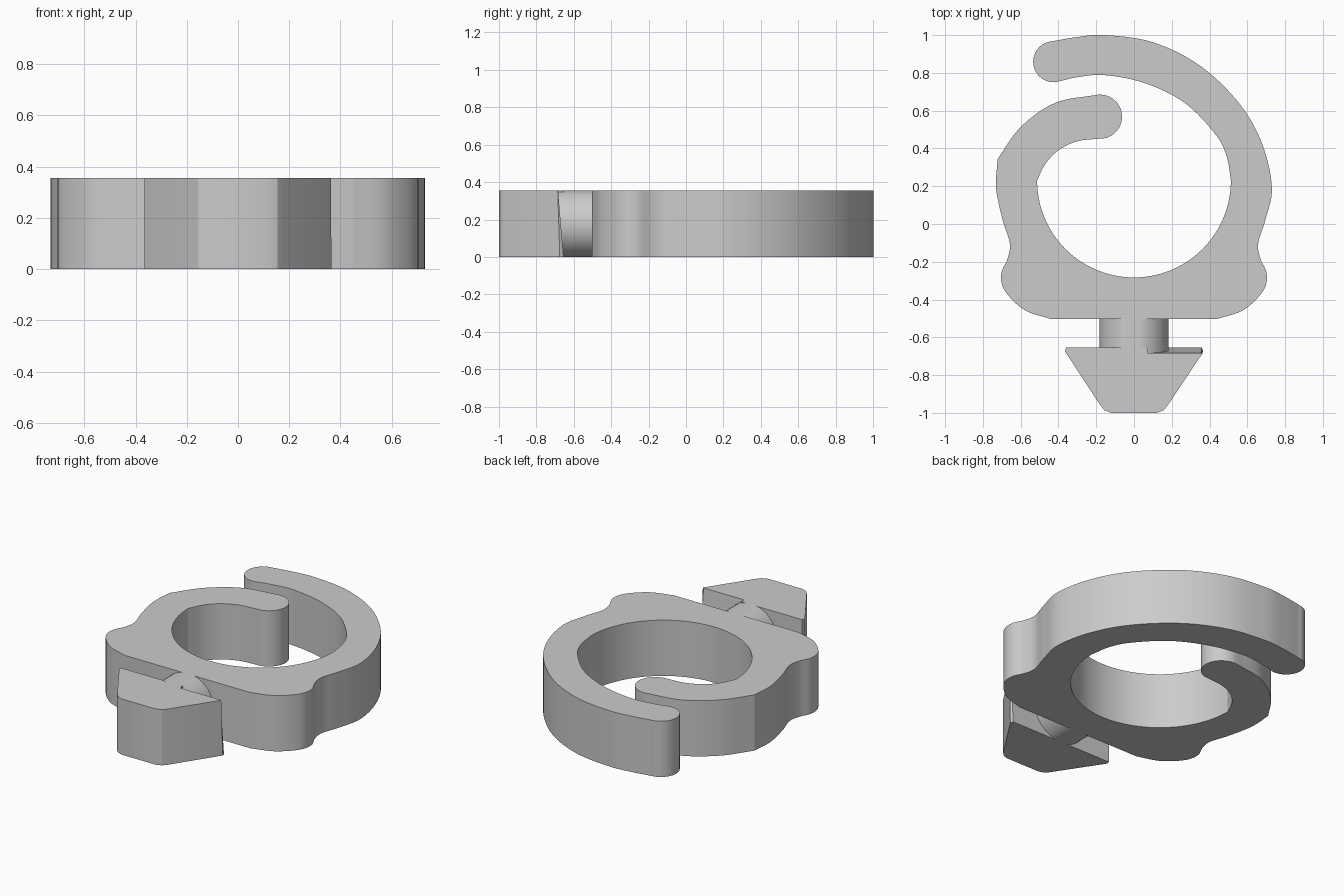
import bpy, bmesh, math
from mathutils import Vector

cube = bpy.data.objects.get("Cube")
if cube:
    bpy.data.objects.remove(cube, do_unlink=True)

HEIGHT = 0.355

# Single grey plastic
grey = bpy.data.materials.new("grey_plastic")
grey.use_nodes = True
grey.diffuse_color = (0.6, 0.6, 0.6, 1)
grey.node_tree.nodes["Principled BSDF"].inputs["Base Color"].default_value = grey.diffuse_color


def spline(points, steps=8):
    """Smooth open curve through the points."""
    p = [Vector(q) for q in points]
    p = [2 * p[0] - p[1]] + p + [2 * p[-1] - p[-2]]
    out = []
    for a, b, c, d in zip(p, p[1:], p[2:], p[3:]):
        for i in range(steps):
            t = i / steps
            out.append(0.5 * (2 * b + (c - a) * t + (2 * a - 5 * b + 4 * c - d) * t**2
                              + (3 * b - a - 3 * c + d) * t**3))
    return out + [p[-2]]


def arc(cx, cy, r, start, end, steps):
    angles = [math.radians(start + (end - start) * i / steps) for i in range(steps + 1)]
    return [Vector((cx + r * math.cos(a), cy + r * math.sin(a))) for a in angles]


def loft(name, bottom, top):
    """Prism between two outlines with the same number of corners."""
    bm = bmesh.new()
    low = [bm.verts.new((x, y, 0)) for x, y in bottom]
    high = [bm.verts.new((x, y, HEIGHT)) for x, y in top]
    n = len(low)
    bm.faces.new(low)
    bm.faces.new(high)
    for i in range(n):
        j = (i + 1) % n
        bm.faces.new((low[i], low[j], high[j], high[i]))
    return finish(name, bm)


def finish(name, bm):
    bmesh.ops.recalc_face_normals(bm, faces=bm.faces)
    mesh = bpy.data.meshes.new(name)
    bm.to_mesh(mesh)
    bm.free()
    mesh.materials.append(grey)
    obj = bpy.data.objects.new(name, mesh)
    bpy.context.collection.objects.link(obj)
    bpy.ops.object.select_all(action="DESELECT")
    obj.select_set(True)
    bpy.context.view_layer.objects.active = obj
    bpy.ops.object.shade_smooth_by_angle(angle=math.radians(25))
    return obj


# Hooked ring with a flared foot
flank = [(0.73, 0.19), (0.695, 0.02), (0.658, -0.1), (0.668, -0.18), (0.703, -0.265),
         (0.683, -0.355), (0.58, -0.455), (0.44, -0.503)]
upper_outer = [(-0.44, 0.966), (-0.3, 0.99), (-0.15, 1.0), (0.1, 0.962), (0.35, 0.838),
               (0.56, 0.635), (0.68, 0.42)]
upper_inner = [(0.513, 0.23), (0.49, 0.36), (0.43, 0.476), (0.27, 0.64), (0.06, 0.745),
               (-0.155, 0.788), (-0.3, 0.777), (-0.41, 0.752)]
lower_outer = [(-0.722, 0.344), (-0.6, 0.513), (-0.418, 0.641), (-0.19, 0.685)]
lower_inner = [(-0.18, 0.452), (-0.3, 0.438), (-0.4, 0.39), (-0.47, 0.317), (-0.513, 0.23)]
left_flank = [(-x, y) for x, y in reversed(flank)] + [(-0.722, 0.344)]

outline = spline(upper_outer + flank)
outline += spline(left_flank)
outline += spline(lower_outer)
outline += arc(-0.18, 0.568, 0.117, 85, -85, 16)
outline += spline(lower_inner)
outline += arc(0, 0.23, 0.513, 180, 360, 48)
outline += spline(upper_inner)
outline += arc(-0.425, 0.859, 0.109, 275, 100, 16)
clean = [p for i, p in enumerate(outline) if (p - outline[i - 1]).length > 0.002]
loft("hooked_ring", clean, clean)

# Round stem, trimmed flush with the top and bottom
bm = bmesh.new()
rings = []
for y in (-0.48, -0.7):
    section = arc(0, HEIGHT / 2, 0.183, 0, 360, 48)[:-1]
    rings.append([bm.verts.new((p.x, y, min(max(p.y, 0), HEIGHT))) for p in section])
for ring in rings:
    bm.faces.new(ring)
for i in range(len(rings[0])):
    j = (i + 1) % len(rings[0])
    bm.faces.new((rings[0][i], rings[0][j], rings[1][j], rings[1][i]))
finish("stem", bm)

# Arrow-shaped plug, the back of its left barb leaning forward
tip = [(-0.365, -0.675), (-0.175, -0.965), (-0.155, -0.987), (-0.12, -1.0),
       (0.12, -1.0), (0.155, -0.987), (0.175, -0.965)]
back = [(0.07, -0.655), (0.07, -0.655), (-0.36, -0.655)]
low = tip + [(0.365, -0.675), (0.36, -0.655)] + [(0.071, -0.655)] + back[1:]
high = tip + [(0.362, -0.686), (0.355, -0.684)] + [(0.071, -0.684)] + back[1:]
loft("arrow_plug", low, high)
